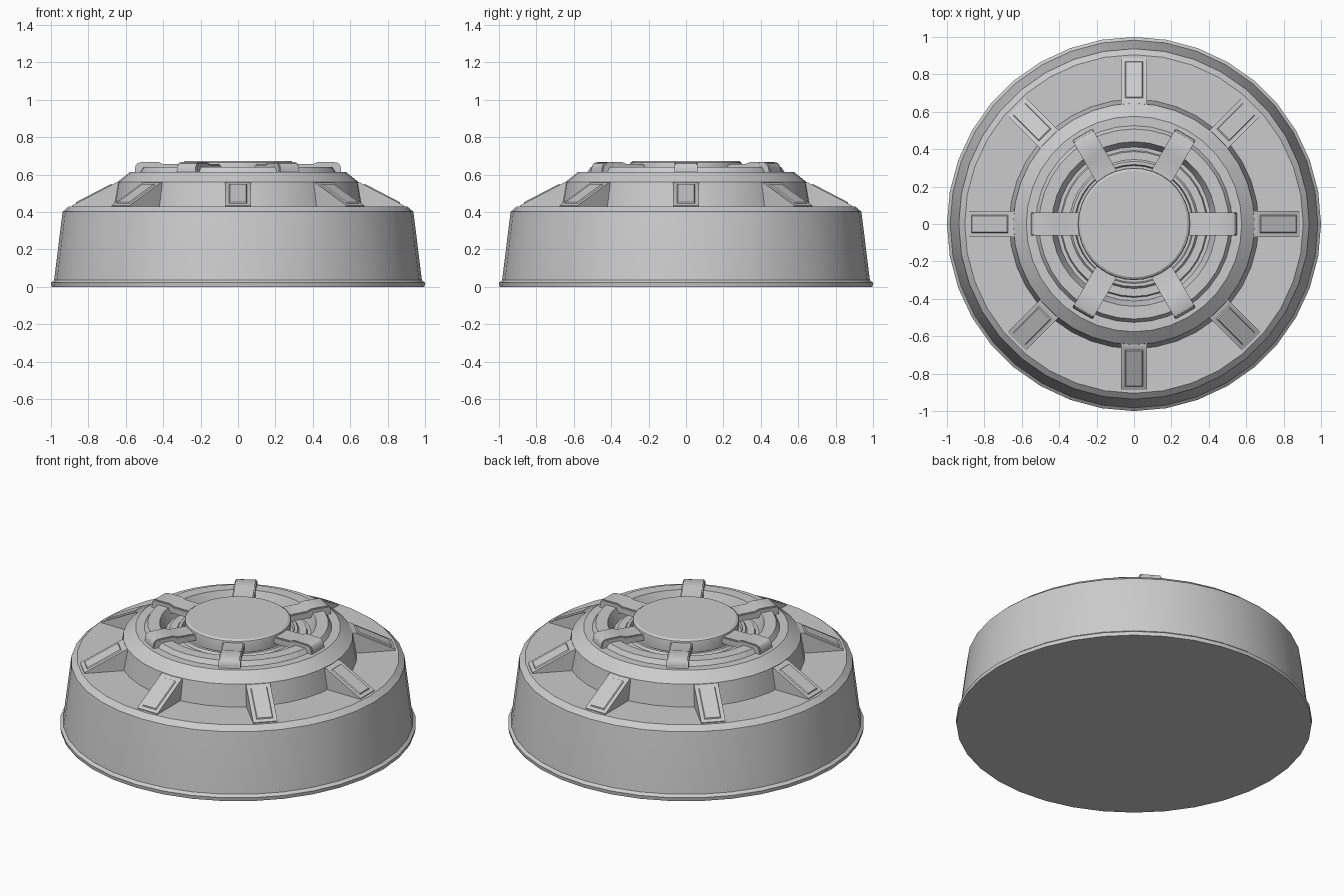
import bpy, bmesh, math
from mathutils import Matrix

cube = bpy.data.objects.get("Cube")
if cube:
    bpy.data.objects.remove(cube, do_unlink=True)

grey = bpy.data.materials.new("plain_grey")
grey.use_nodes = True
grey.diffuse_color = (0.6, 0.6, 0.6, 1)
grey.node_tree.nodes["Principled BSDF"].inputs["Base Color"].default_value = (0.6, 0.6, 0.6, 1)
SIDES = 36


def finish(bm, name):
    bmesh.ops.recalc_face_normals(bm, faces=bm.faces)
    mesh = bpy.data.meshes.new(name)
    bm.to_mesh(mesh)
    bm.free()
    mesh.materials.append(grey)
    obj = bpy.data.objects.new(name, mesh)
    bpy.context.collection.objects.link(obj)
    bpy.ops.object.select_all(action='DESELECT')
    obj.select_set(True)
    bpy.context.view_layer.objects.active = obj
    bpy.ops.object.shade_smooth_by_angle(angle=math.radians(28))


def lathe(name, profile):
    """Turn an (r, z) profile round the z axis and cap both ends."""
    bm = bmesh.new()
    turn = [2 * math.pi * i / SIDES for i in range(SIDES)]
    rings = [[bm.verts.new((r * math.cos(a), r * math.sin(a), z)) for a in turn]
             for r, z in profile]
    for low, high in zip(rings, rings[1:]):
        for i in range(SIDES):
            j = (i + 1) % SIDES
            bm.faces.new((low[i], low[j], high[j], high[i]))
    bm.faces.new(rings[0])
    bm.faces.new(rings[-1])
    finish(bm, name)


def slab(profile, width):
    """Extrude an (r, z) outline across the y axis."""
    bm = bmesh.new()
    face = bm.faces.new([bm.verts.new((r, -width / 2, z)) for r, z in profile])
    out = bmesh.ops.extrude_face_region(bm, geom=[face])
    moved = [v for v in out["geom"] if isinstance(v, bmesh.types.BMVert)]
    bmesh.ops.translate(bm, verts=moved, vec=(0, width, 0))
    # close the starting side, which the extrusion leaves behind
    bmesh.ops.holes_fill(bm, edges=[e for e in bm.edges if e.is_boundary])
    bmesh.ops.recalc_face_normals(bm, faces=bm.faces)
    return bm


def ring_of(bm, name, count):
    """Place copies evenly round the z axis."""
    for i in range(count):
        part = bm.copy()
        part.transform(Matrix.Rotation(2 * math.pi * i / count, 4, 'Z'))
        finish(part, f"{name}_{i + 1}")
    bm.free()


# Flared base drum with its chamfered rim and flat shelf
lathe("base_drum", [(0.997, 0), (1, 0.022), (0.983, 0.036), (0.94, 0.385),
                    (0.937, 0.402), (0.905, 0.43), (0.6, 0.43)])

# Raised collar, stepped lip and the ringed well inside it
lathe("collar", [(0.668, 0.425), (0.645, 0.56), (0.576, 0.615), (0.526, 0.615),
                 (0.508, 0.642), (0.44, 0.642), (0.412, 0.575), (0.393, 0.575),
                 (0.387, 0.592), (0.345, 0.592), (0.335, 0.605), (0.318, 0.605),
                 (0.312, 0.58), (0.2, 0.58)])

# Central cap
lathe("centre_cap", [(0.29, 0.56), (0.3, 0.655), (0.297, 0.664), (0.285, 0.672)])

# Wedge-shaped vanes with a thin raised panel on the slope
vane = slab([(0.62, 0.42), (0.887, 0.42), (0.887, 0.435), (0.653, 0.557), (0.62, 0.559)], 0.138)
vane.normal_update()
slope = max(vane.faces, key=lambda f: min(f.normal.x, f.normal.z))
bmesh.ops.inset_region(vane, faces=[slope], thickness=0.031)
bmesh.ops.inset_region(vane, faces=[slope], thickness=0.006, depth=0.006)
ring_of(vane, "vane", 8)

# Hooked arms from the cap to the collar, rounded at the outer end
arm = slab([(0.28, 0.615), (0.42, 0.615), (0.45, 0.60), (0.552, 0.60), (0.551, 0.632),
            (0.547, 0.648), (0.538, 0.66), (0.522, 0.666), (0.43, 0.668), (0.40, 0.657),
            (0.28, 0.655)], 0.124)
long_edges = [e for e in arm.edges
              if min(v.co.z for v in e.verts) > 0.625
              and abs(e.verts[0].co.y - e.verts[1].co.y) < 0.01]
bmesh.ops.bevel(arm, geom=long_edges, offset=0.006, segments=2, affect='EDGES')
ring_of(arm, "arm", 6)
